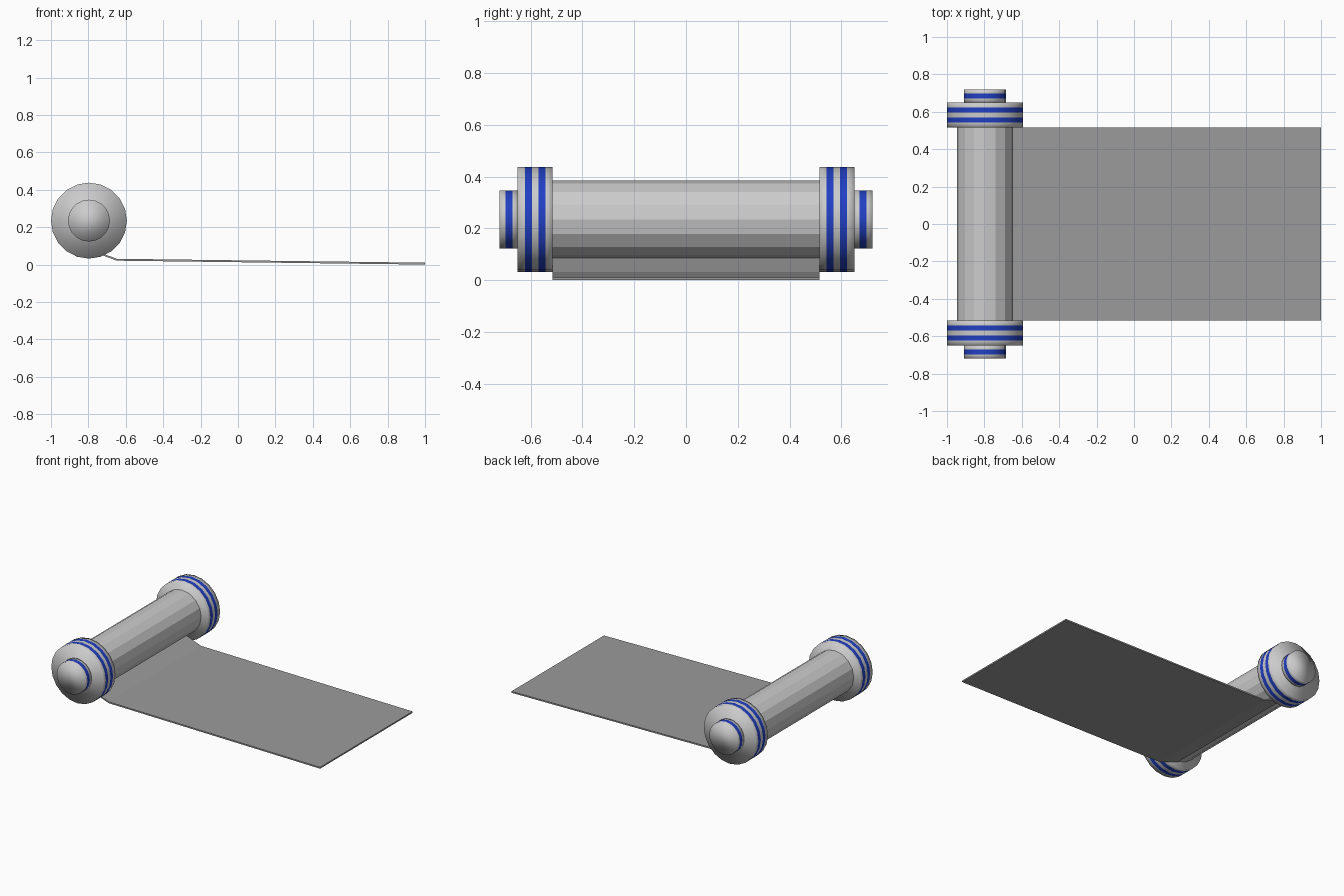
import bpy, bmesh
from math import sin, cos, tau

if "Cube" in bpy.data.objects:
    bpy.data.objects.remove(bpy.data.objects["Cube"])

CX, CZ = -0.797, 0.235      # roller axis
HALF = 0.515                # half width of roller and sheet


def material(name, rgb):
    m = bpy.data.materials.new(name)
    m.diffuse_color = (*rgb, 1)
    m.use_nodes = True
    m.node_tree.nodes["Principled BSDF"].inputs["Base Color"].default_value = m.diffuse_color
    return m


blue = material("blue", (0.015, 0.05, 0.55))
grey = material("grey", (0.8, 0.8, 0.8))
dark = material("dark_grey", (0.33, 0.33, 0.33))


def finish(name, bm, mats, smooth=False):
    bmesh.ops.recalc_face_normals(bm, faces=bm.faces)
    for f in bm.faces:
        f.smooth = smooth
    me = bpy.data.meshes.new(name)
    bm.to_mesh(me)
    bm.free()
    for m in mats:
        me.materials.append(m)
    ob = bpy.data.objects.new(name, me)
    bpy.context.collection.objects.link(ob)
    return ob


def drum(name, radius, ys, sides, bands=(), smooth=False):
    """Closed cylinder along y with rings at ys; listed segments are blue."""
    bm = bmesh.new()
    rings = [[bm.verts.new((CX + radius * cos(tau * i / sides), y,
                            CZ + radius * sin(tau * i / sides)))
              for i in range(sides)] for y in ys]
    for s, (a, b) in enumerate(zip(rings, rings[1:])):
        for i in range(sides):
            j = (i + 1) % sides
            f = bm.faces.new((a[i], a[j], b[j], b[i]))
            f.material_index = int(s in bands)
    bm.faces.new(rings[0])
    bm.faces.new(rings[-1])
    return finish(name, bm, [grey, blue], smooth)


def mirror_y(ob):
    # object origin is the world origin, so this copies across y = 0
    ob.modifiers.new("mirror", 'MIRROR').use_axis = (False, True, False)


# faceted roll
drum("roll", 0.15, [-HALF, HALF], 16)

# striped end knobs and their smaller outer caps
mirror_y(drum("end_knob", 0.203, [HALF, 0.542, 0.57, 0.595, 0.622, 0.65],
              20, bands=(1, 3), smooth=True))
mirror_y(drum("outer_cap", 0.112, [0.648, 0.67, 0.697, 0.72],
              20, bands=(1,), smooth=True))

# unrolled sheet: leaves the underside of the roll, then lies nearly flat
top = [(CX, 0.086), (-0.648, 0.031), (1.0, 0.01)]
bottom = [(x, z - 0.01) for x, z in top]
bm = bmesh.new()
sides = [[[bm.verts.new((x, y, z)) for x, z in line] for line in (top, bottom)]
         for y in (-HALF, HALF)]
(ft, fb), (bt, bb) = sides
for i in range(2):
    for p, q in ((ft, bt), (fb, bb), (ft, fb), (bt, bb)):
        bm.faces.new((p[i], p[i + 1], q[i + 1], q[i]))
for i in (0, 2):
    bm.faces.new((ft[i], fb[i], bb[i], bt[i]))
finish("sheet", bm, [dark])
